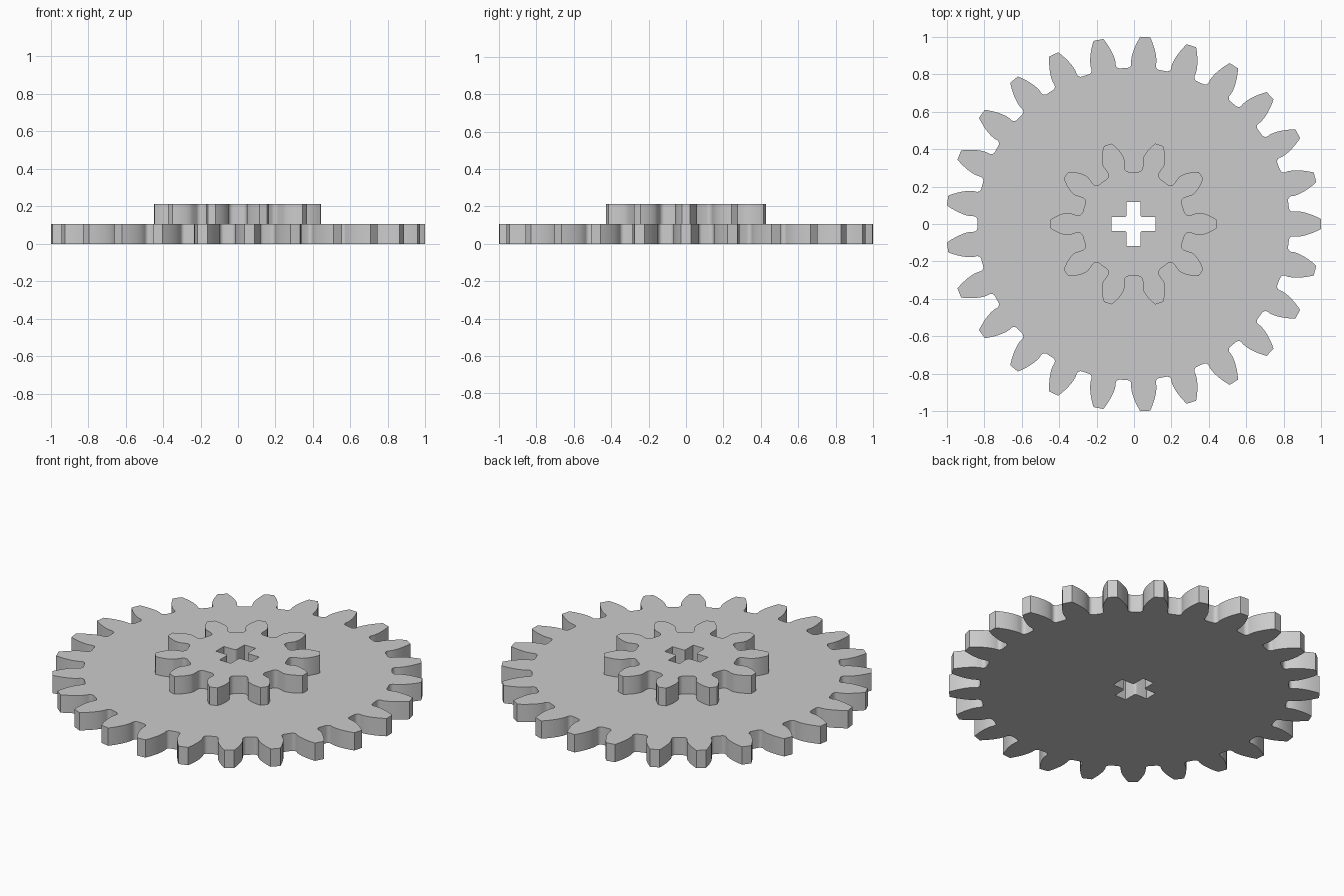
import bpy, bmesh
from math import pi, sin, cos, tan, acos, radians
from mathutils import Matrix, Vector

cube = bpy.data.objects.get("Cube")
if cube:
    bpy.data.objects.remove(cube, do_unlink=True)

MODULE = 2 / 27
PRESSURE = radians(20)
THICK = 0.106
CENTRE_X = -0.0025

grey = bpy.data.materials.new("light_grey")
grey.use_nodes = True
colour = (0.6, 0.6, 0.6, 1)
grey.diffuse_color = colour
grey.node_tree.nodes["Principled BSDF"].inputs["Base Color"].default_value = colour


def polar(r, a):
    return Vector((r * cos(a), r * sin(a)))


def gear_outline(teeth, fillet, steps=7):
    """Involute teeth with filleted gaps; one tooth is centred on +x."""
    pitch = MODULE * teeth / 2
    tip, root, base = pitch + MODULE, pitch - 1.25 * MODULE, pitch * cos(PRESSURE)
    base_half = pi / (2 * teeth) + tan(PRESSURE) - PRESSURE
    # half of a tooth, from the tip centre down its upper flank
    half = [polar(tip, 0)]
    for i in range(steps):
        r = tip + (base - tip) * i / (steps - 1)
        a = acos(min(1, base / r))
        half.append(polar(r, base_half - (tan(a) - a)))
    # rounded corner at the gap floor, laid out around the gap's own axis
    gap = pi / teeth
    wall = base * sin(gap - base_half)
    turn = Matrix.Rotation(gap, 2)
    for i in range(steps):
        a = pi / 2 * i / (steps - 1)
        p = Vector((root + fillet * (1 - sin(a)), -wall + fillet * (1 - cos(a))))
        half.append(turn @ p)
    tooth = [Vector((p.x, -p.y)) for p in reversed(half[1:])] + half
    return [Matrix.Rotation(2 * pi * k / teeth, 2) @ p
            for k in range(teeth) for p in tooth]


def cross_outline(reach=0.117, arm=0.037, soft=0.012, steps=4):
    """Axle hole: a plus shape with softened inner corners."""
    quarter = [Vector((reach, arm))]
    for i in range(steps):
        a = pi / 2 * i / (steps - 1)
        quarter.append(Vector((arm + soft * (1 - sin(a)), arm + soft * (1 - cos(a)))))
    quarter.append(Vector((arm, reach)))
    return [Matrix.Rotation(pi / 2 * k, 2) @ p for k in range(4) for p in quarter]


def make_gear(name, teeth, fillet, bottom):
    # outline and hole as a filled flat curve, extruded to the thickness
    curve = bpy.data.curves.new(name, "CURVE")
    curve.dimensions = "2D"
    curve.fill_mode = "BOTH"
    curve.extrude = THICK / 2
    for outline in (gear_outline(teeth, fillet), cross_outline()):
        spline = curve.splines.new("POLY")
        spline.points.add(len(outline) - 1)
        for point, p in zip(spline.points, outline):
            point.co = (p.x, p.y, 0, 1)
        spline.use_cyclic_u = True
    obj = bpy.data.objects.new(name, curve)
    bpy.context.collection.objects.link(obj)
    obj.location = (CENTRE_X, 0, bottom + THICK / 2)
    bpy.ops.object.select_all(action="DESELECT")
    obj.select_set(True)
    bpy.context.view_layer.objects.active = obj
    bpy.ops.object.convert(target="MESH")
    obj = bpy.context.object
    # weld caps to walls and face everything outward
    bm = bmesh.new()
    bm.from_mesh(obj.data)
    bmesh.ops.remove_doubles(bm, verts=bm.verts, dist=0.0002)
    bmesh.ops.recalc_face_normals(bm, faces=bm.faces)
    bm.to_mesh(obj.data)
    bm.free()
    obj.data.materials.clear()
    obj.data.materials.append(grey)
    bpy.ops.object.shade_smooth_by_angle(angle=radians(30))
    return obj


make_gear("large_gear", 25, 0.022, 0)
make_gear("small_gear", 10, 0.026, THICK)
